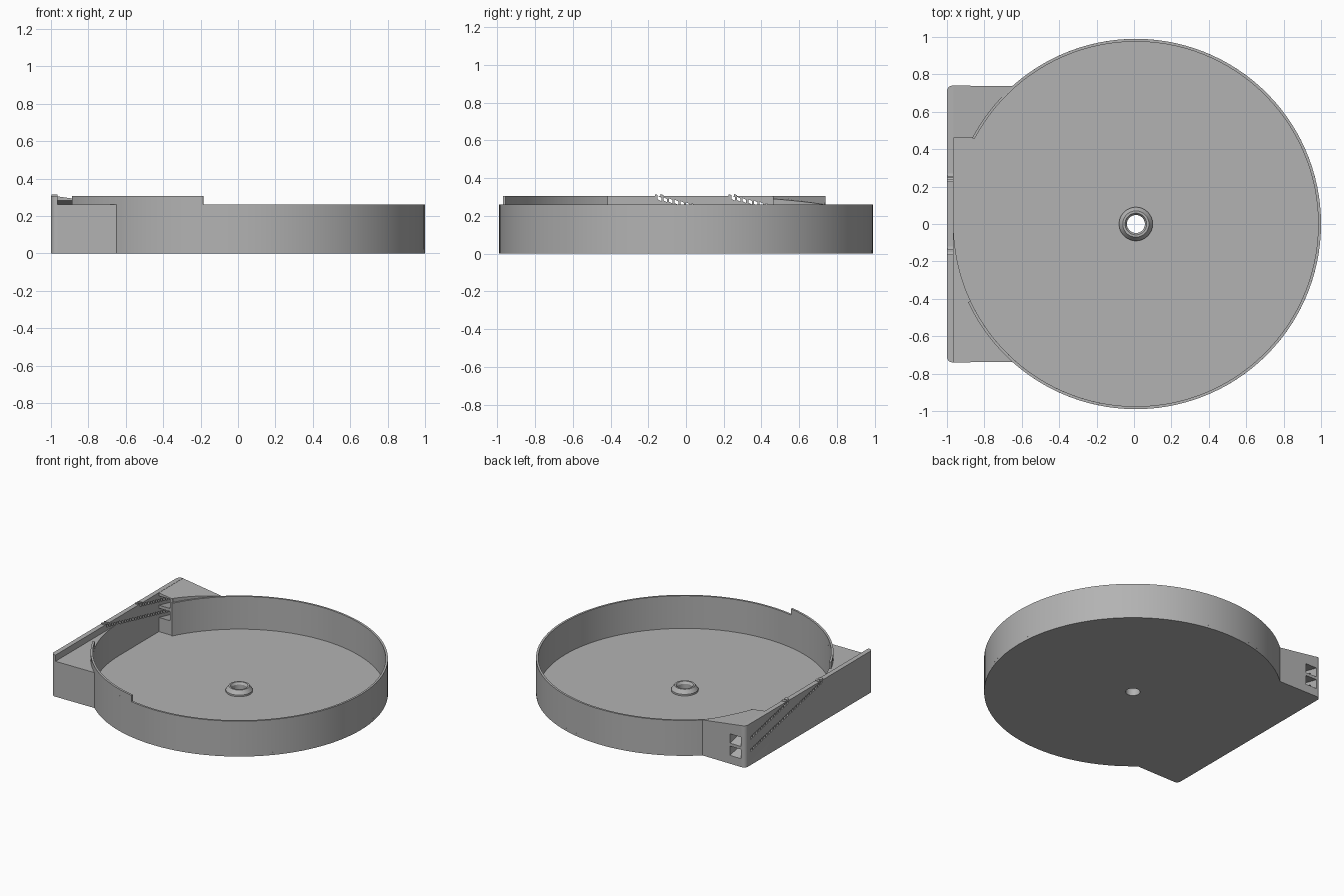
import bpy, bmesh
from math import cos, sin, radians, degrees, asin, sqrt

cube = bpy.data.objects.get("Cube")
if cube:
    bpy.data.objects.remove(cube, do_unlink=True)

grey = bpy.data.materials.new("plain_grey")
grey.use_nodes = True
GREY = (0.45, 0.45, 0.45, 1)
grey.diffuse_color = GREY
grey.node_tree.nodes["Principled BSDF"].inputs["Base Color"].default_value = GREY

CX, R_OUT, R_IN = 0.01, 0.99, 0.975      # drum centre and radii
HALF, GATE = 0.74, 0.46                  # housing half length, chute mouth
X_OUT, X_LIP = -1.0, -0.965              # outer wall faces
FLOOR, RIM, LIP = 0.02, 0.26, 0.306


def finish(name, bm, smooth=True):
    bmesh.ops.recalc_face_normals(bm, faces=bm.faces)
    mesh = bpy.data.meshes.new(name)
    bm.to_mesh(mesh)
    bm.free()
    mesh.materials.append(grey)
    obj = bpy.data.objects.new(name, mesh)
    bpy.context.collection.objects.link(obj)
    if smooth:
        bpy.ops.object.select_all(action="DESELECT")
        obj.select_set(True)
        bpy.context.view_layer.objects.active = obj
        bpy.ops.object.shade_smooth_by_angle(angle=radians(30))
    return obj


def arc(r, a0, a1, n, cx=CX, cy=0.0):
    return [(cx + r * cos(radians(a0 + (a1 - a0) * i / n)),
             cy + r * sin(radians(a0 + (a1 - a0) * i / n))) for i in range(n + 1)]


def angle_at(y, r):
    """Angle on the housing side of the drum at a given y."""
    return 180 - degrees(asin(y / r))


def prism(name, outline, z0, top):
    """Upright prism; top is a height or a function of x."""
    height = top if callable(top) else lambda x: top
    bm = bmesh.new()
    low = [bm.verts.new((x, y, z0)) for x, y in outline]
    high = [bm.verts.new((x, y, height(x))) for x, y in outline]
    bm.faces.new(low)
    bm.faces.new(high)
    for i in range(len(low)):
        j = (i + 1) % len(low)
        bm.faces.new((low[i], low[j], high[j], high[i]))
    return finish(name, bm)


def lathe(name, profile, a0=0, a1=360):
    """Turn a closed (radius, z) profile about the drum axis."""
    n = max(8, round((a1 - a0) / 3))
    full = a1 - a0 == 360
    bm = bmesh.new()
    rows = []
    for i in range(n if full else n + 1):
        a = radians(a0 + (a1 - a0) * i / n)
        rows.append([bm.verts.new((CX + r * cos(a), r * sin(a), z)) for r, z in profile])
    k = len(profile)
    for i in range(n):
        p, q = rows[i], rows[(i + 1) % len(rows)]
        for j in range(k):
            bm.faces.new((p[j], p[(j + 1) % k], q[(j + 1) % k], q[j]))
    if not full:
        bm.faces.new(rows[0])
        bm.faces.new(rows[-1])
    return finish(name, bm)


def band(r0, r1, z0, z1):
    return [(r0, z0), (r1, z0), (r1, z1), (r0, z1)]


def add_skewed_box(bm, x0, x1, y0, y1, z, half, slope):
    """Box whose z centre changes along y."""
    dz = slope * (y1 - y0)
    v = [bm.verts.new((x, y, zz)) for x in (x0, x1)
         for y, zz in ((y0, z - half), (y1, z + dz - half), (y1, z + dz + half), (y0, z + half))]
    bm.faces.new(v[:4])
    bm.faces.new(v[4:])
    for i in range(4):
        j = (i + 1) % 4
        bm.faces.new((v[i], v[j], v[j + 4], v[i + 4]))


def cut(target, cutter):
    mod = target.modifiers.new("cut", "BOOLEAN")
    mod.operation, mod.solver, mod.object = "DIFFERENCE", "EXACT", cutter
    bpy.ops.object.select_all(action="DESELECT")
    target.select_set(True)
    bpy.context.view_layer.objects.active = target
    bpy.ops.object.modifier_apply(modifier=mod.name)
    bpy.data.objects.remove(cutter, do_unlink=True)


# Drum: floor with centre hole, open wall, raised rim section, hub
lathe("drum_floor", band(0.048, R_OUT, 0, FLOOR))
lathe("drum_wall", band(R_IN, R_OUT, FLOOR, RIM), 180, 360 + angle_at(GATE, R_OUT))
lathe("raised_rim", band(R_IN, R_OUT, RIM, LIP), 205, 258.5)
lathe("hub", [(0.048, FLOOR), (0.09, FLOOR), (0.09, 0.032), (0.07, 0.06), (0.058, 0.06), (0.048, 0.045)])

# Side housing: base plate and solid front corner
a_front, a_back = angle_at(-HALF, R_OUT), angle_at(HALF, R_OUT)
r_join = R_OUT - 0.004
prism("housing_base", [(X_LIP, HALF), (X_LIP, -HALF)] + arc(r_join, a_front, a_back, 40), 0, FLOOR)
prism("front_corner", [(X_LIP, 0), (X_LIP, -HALF)] + arc(r_join, a_front, 181, 24), FLOOR, RIM)

# Chute block with a sloping top
x_gate = CX - sqrt(R_IN ** 2 - GATE ** 2)
block = prism("chute_block",
              [(X_LIP, HALF), (X_LIP, GATE), (x_gate, GATE)]
              + arc(r_join, angle_at(GATE, r_join), a_back, 12),
              FLOOR, lambda x: RIM + 0.14 * max(0, -0.648 - x))

# Outer wall with rounded ends
c = 0.03
wall = prism("outer_wall",
             [(X_LIP, -HALF), (X_LIP, HALF)]
             + arc(c, 90, 180, 6, X_OUT + c, HALF - c)
             + arc(c, 180, 270, 6, X_OUT + c, c - HALF), 0, LIP)

# Two sloping chutes through the block
SLOPE = -0.225
tracks = [("lower", -0.15, 0.095), ("upper", 0.24, 0.185)]
bm = bmesh.new()
for _, _, z_end in tracks:
    y0, y1 = GATE - 0.03, HALF + 0.03
    z0 = z_end + SLOPE * (y0 - HALF)
    add_skewed_box(bm, X_LIP - 0.001, -0.875, y0, y1, z0, 0.034, SLOPE)
cut(block, finish("chute_cutter", bm, False))

# Rows of slanted slits climbing through the outer wall
STEP = 0.03
bm = bmesh.new()
for _, y_top, z_end in tracks:
    y = y_top
    while y < HALF - 0.05:
        z = z_end + SLOPE * (y - HALF)
        add_skewed_box(bm, X_OUT - 0.02, X_LIP + 0.02, y, y + 0.019, z + 0.002, 0.009, -0.5)
        y += STEP
cut(wall, finish("slit_cutter", bm, False))

# Small teeth where each row reaches the top edge
for label, y_top, _ in tracks:
    bm = bmesh.new()
    for i in range(2):
        add_skewed_box(bm, X_OUT + 0.004, X_LIP, y_top - 0.015 + i * STEP,
                       y_top + i * STEP, LIP + 0.003, 0.006, -0.3)
    finish(label + "_track_teeth", bm, False)
